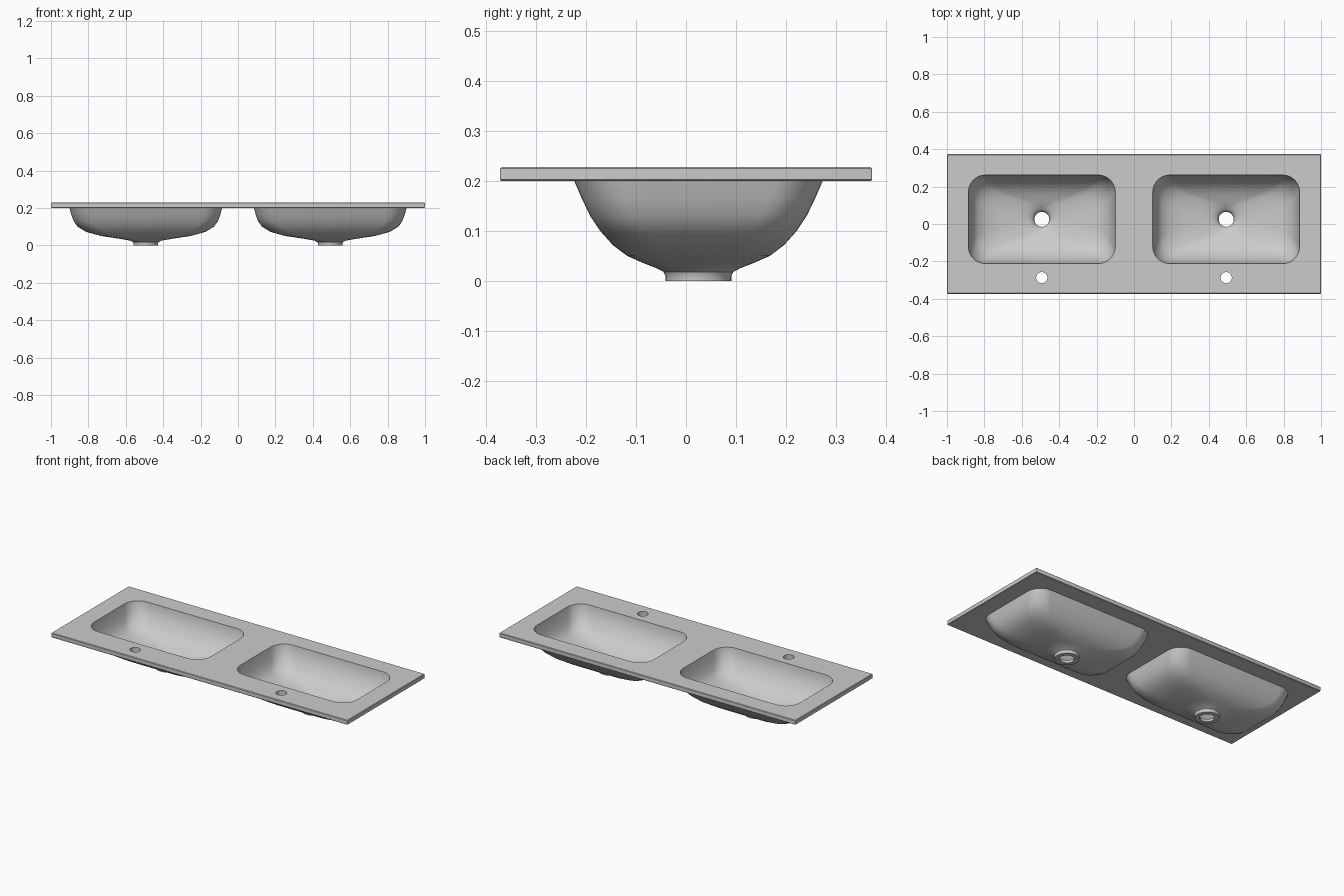
import bpy, bmesh
from math import cos, sin, pi, radians

cube = bpy.data.objects.get("Cube")
if cube:
    bpy.data.objects.remove(cube, do_unlink=True)

TOP, UNDER = 0.228, 0.2
BASIN_X, BASIN_Y = 0.493, 0.025
bm = bmesh.new()


def outline(cx, cy, hx, hy, z, radius, steps):
    """Rounded rectangle loop; it becomes a circle when radius = hx = hy."""
    r = min(radius, hx, hy)
    verts = []
    for k, (sx, sy) in enumerate([(1, 1), (-1, 1), (-1, -1), (1, -1)]):
        for i in range(steps + 1):
            a = (k + i / steps) * pi / 2
            verts.append(bm.verts.new((cx + sx * (hx - r) + r * cos(a),
                                       cy + sy * (hy - r) + r * sin(a), z)))
    return verts


def loft(cx, cy, sections, radius, steps):
    """Skin a list of (half width, half depth, height); return end loops."""
    rings = [outline(cx, cy, hx, hy, z, radius, steps) for hx, hy, z in sections]
    n = len(rings[0])
    for a, b in zip(rings, rings[1:]):
        for i in range(n):
            j = (i + 1) % n
            bm.faces.new((a[i], a[j], b[j], b[i]))
    return [[bm.edges.get((r[i], r[(i + 1) % n])) for i in range(n)]
            for r in (rings[0], rings[-1])]


# Bowl wall: inside from the rim down through the drain, then up the outside
bowl = [
    (.393, .237, TOP), (.388, .234, .2), (.378, .222, .165), (.366, .204, .13),
    (.345, .181, .1), (.3, .152, .075), (.225, .12, .057), (.135, .092, .044),
    (.08, .072, .035), (.066, .066, .03), (.052, .052, .024),
    (.043, .043, .013), (.04, .04, 0),
    (.066, .066, 0), (.066, .066, .01), (.07, .07, .018), (.083, .083, .025),
    (.14, .109, .035), (.24, .143, .05), (.32, .172, .072), (.365, .197, .1),
    (.386, .217, .13), (.399, .234, .165), (.408, .249, UNDER),
]
top_edges, under_edges = [], []
for side in (-1, 1):
    upper, lower = loft(side * BASIN_X, BASIN_Y, bowl, .092, 8)
    top_edges += upper
    under_edges += lower
    # Tap hole through the counter
    upper, lower = loft(side * BASIN_X, -.287, [(.03, .03, TOP), (.03, .03, UNDER)], .03, 8)
    top_edges += upper
    under_edges += lower

# Counter rim with a slight edge chamfer
c = .003
rim = [(1 - c, .373 - c, TOP), (1, .373, TOP - c),
       (1, .373, UNDER + c), (1 - c, .373 - c, UNDER)]
upper, lower = loft(0, 0, rim, c, 3)
top_edges += upper
under_edges += lower

# Merge coincident points on the round sections, then close top and underside
bmesh.ops.remove_doubles(bm, verts=bm.verts[:], dist=1e-5)
for height in (TOP, UNDER):
    border = [e for e in bm.edges if e.is_boundary
              and all(abs(v.co.z - height) < 1e-4 for v in e.verts)]
    bmesh.ops.triangle_fill(bm, edges=border, use_beauty=True, use_dissolve=False)
bmesh.ops.recalc_face_normals(bm, faces=bm.faces[:])

mesh = bpy.data.meshes.new("double_basin_counter")
bm.to_mesh(mesh)
bm.free()
basin = bpy.data.objects.new("double_basin_counter", mesh)
bpy.context.collection.objects.link(basin)

# Single ceramic colour
colour = (.6, .6, .6, 1)
ceramic = bpy.data.materials.new("light_grey_ceramic")
ceramic.use_nodes = True
ceramic.diffuse_color = colour
ceramic.node_tree.nodes["Principled BSDF"].inputs["Base Color"].default_value = colour
mesh.materials.append(ceramic)

bpy.ops.object.select_all(action="DESELECT")
basin.select_set(True)
bpy.context.view_layer.objects.active = basin
bpy.ops.object.shade_smooth_by_angle(angle=radians(35))
